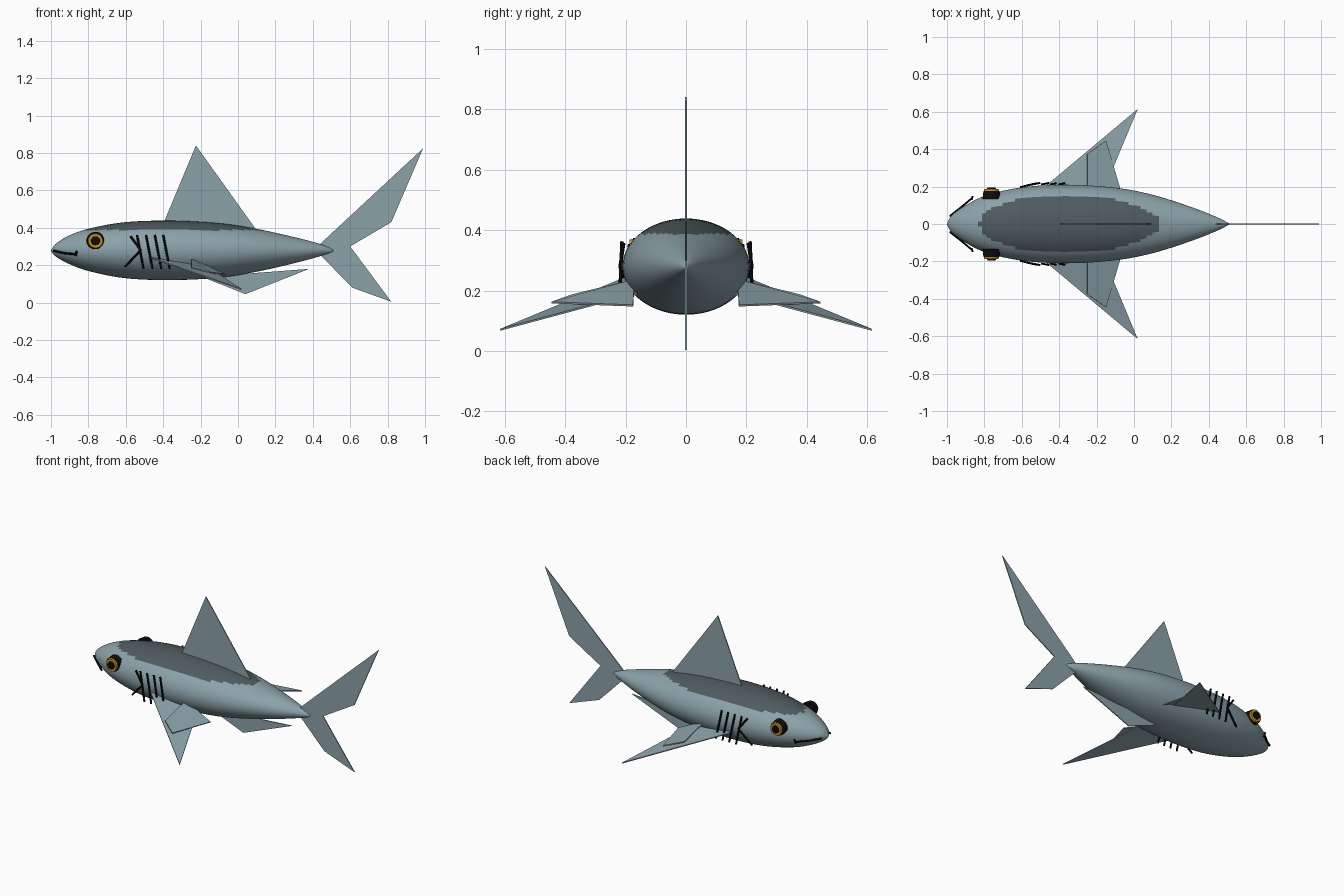
import bpy, bmesh, math
from mathutils import Vector, Matrix

cube = bpy.data.objects.get("Cube")
if cube:
    bpy.data.objects.remove(cube, do_unlink=True)


def material(name, r, g, b):
    m = bpy.data.materials.new(name)
    m.use_nodes = True
    m.diffuse_color = (r, g, b, 1)
    bsdf = m.node_tree.nodes["Principled BSDF"]
    bsdf.inputs["Base Color"].default_value = (r, g, b, 1)
    bsdf.inputs["Roughness"].default_value = 0.7
    return m


SKIN = material("blue grey skin", 0.26, 0.36, 0.40)
BACK = material("dark grey back", 0.08, 0.105, 0.115)
AMBER = material("amber iris", 0.55, 0.27, 0.02)
BLACK = material("black", 0.004, 0.004, 0.004)


def add_object(name, bm, *mats, mirrored=False):
    mesh = bpy.data.meshes.new(name)
    bm.to_mesh(mesh)
    bm.free()
    for m in mats:
        mesh.materials.append(m)
    ob = bpy.data.objects.new(name, mesh)
    bpy.context.scene.collection.objects.link(ob)
    if mirrored:
        mod = ob.modifiers.new("both sides", "MIRROR")
        mod.use_axis = (False, True, False)
        mod.use_mirror_merge = False
    return ob


def plate(name, points, mirrored=False):
    """Thin flat fin from one outline."""
    bm = bmesh.new()
    bm.faces.new([bm.verts.new(p) for p in points])
    ob = add_object(name, bm, SKIN)
    mod = ob.modifiers.new("thickness", "SOLIDIFY")
    mod.thickness = 0.006
    mod.offset = 0
    if mirrored:
        mod = ob.modifiers.new("both sides", "MIRROR")
        mod.use_axis = (False, True, False)
        mod.use_mirror_merge = False
    return ob


def strokes(name, paths, radius):
    """Thin black rods along each path, on both sides."""
    bm = bmesh.new()
    for path in paths:
        for a, b in zip(path, path[1:]):
            a, b = Vector(a), Vector(b)
            d = b - a
            rot = d.to_track_quat("Z", "Y").to_matrix().to_4x4()
            bmesh.ops.create_cone(
                bm, cap_ends=True, segments=6, radius1=radius, radius2=radius,
                depth=d.length, matrix=Matrix.Translation((a + b) / 2) @ rot)
    return add_object(name, bm, BLACK, mirrored=True)


# Body: elliptical rings through stations (x, half width, top, bottom)
stations = [Vector(s) for s in (
    (-1.0, 0.004, 0.282, 0.272), (-0.97, 0.05, 0.318, 0.243),
    (-0.9, 0.1, 0.36, 0.205), (-0.79, 0.153, 0.397, 0.166),
    (-0.6, 0.196, 0.43, 0.13), (-0.36, 0.21, 0.438, 0.12),
    (-0.1, 0.194, 0.424, 0.133), (0.1, 0.156, 0.394, 0.165),
    (0.3, 0.093, 0.35, 0.21), (0.44, 0.038, 0.313, 0.248),
    (0.51, 0.003, 0.283, 0.272))]


def smooth_stations(pts, steps):
    ext = [pts[0] * 2 - pts[1]] + pts + [pts[-1] * 2 - pts[-2]]
    for i in range(len(pts) - 1):
        p, q, r, s = ext[i:i + 4]
        for k in range(steps):
            t = k / steps
            yield 0.5 * (2 * q + (r - p) * t + (2 * p - 5 * q + 4 * r - s) * t ** 2
                         + (3 * q - p - 3 * r + s) * t ** 3)
    yield pts[-1]


SEGS = 64
bm = bmesh.new()
rings = []
for x, half, top, bottom in smooth_stations(stations, 6):
    mid, tall = (top + bottom) / 2, (top - bottom) / 2
    rings.append([bm.verts.new((x, half * math.cos(a), mid + tall * math.sin(a)))
                  for a in (2 * math.pi * i / SEGS for i in range(SEGS))])
for r0, r1 in zip(rings, rings[1:]):
    for i in range(SEGS):
        j = (i + 1) % SEGS
        bm.faces.new((r0[i], r0[j], r1[j], r1[i]))
bm.faces.new(rings[0])
bm.faces.new(rings[-1])
bmesh.ops.recalc_face_normals(bm, faces=bm.faces)
# Dark saddle on the upper back
for f in bm.faces:
    f.smooth = True
    f.material_index = int(f.calc_center_median().z > 0.387)
add_object("body", bm, SKIN, BACK)

# Fins on the centre line
plate("dorsal_fin", [(-0.4, 0, 0.42), (-0.225, 0, 0.84), (0.09, 0, 0.4), (-0.1, 0, 0.38)])
plate("tail_upper_lobe", [(0.43, 0, 0.305), (0.99, 0, 0.825), (0.82, 0, 0.43),
                          (0.6, 0, 0.3), (0.47, 0, 0.27)])
plate("tail_lower_lobe", [(0.43, 0, 0.265), (0.47, 0, 0.29), (0.6, 0, 0.3),
                          (0.82, 0, 0.004), (0.61, 0, 0.08)])
plate("anal_fin", [(-0.2, 0, 0.14), (0.04, 0, 0.045), (0.38, 0, 0.18),
                   (0.05, 0, 0.155), (-0.1, 0, 0.18)])

# Paired side fins
plate("pectoral_fins", [(-0.5, 0.18, 0.25), (0.02, 0.615, 0.07), (-0.12, 0.28, 0.16),
                        (-0.16, 0.16, 0.19)], mirrored=True)
plate("rear_pectoral_fins", [(-0.25, 0.17, 0.235), (-0.25, 0.375, 0.185),
                             (-0.15, 0.445, 0.16), (-0.07, 0.175, 0.15)], mirrored=True)

# Gill slits: four slanted strokes and one bent stroke
slits = [[(x, 0.212, 0.362), (x + 0.035, 0.219, 0.18)]
         for x in (-0.54, -0.492, -0.445, -0.4)]
slits.append([(-0.575, 0.206, 0.355), (-0.52, 0.218, 0.28), (-0.605, 0.198, 0.19)])
strokes("gill_slits", slits, 0.006)

# Mouth line with a short corner
strokes("mouth", [[(-0.985, 0.042, 0.277), (-0.93, 0.085, 0.264), (-0.866, 0.138, 0.258)],
                  [(-0.866, 0.134, 0.25), (-0.864, 0.146, 0.275)]], 0.006)


# Eyes: stacked shallow discs
def eye_layer(name, radius, y0, y1, mat):
    bm = bmesh.new()
    place = Matrix.Translation((-0.762, (y0 + y1) / 2, 0.33)) @ Matrix.Rotation(-math.pi / 2, 4, "X")
    bmesh.ops.create_cone(bm, cap_ends=True, segments=32, radius1=radius,
                          radius2=radius * 0.9, depth=y1 - y0, matrix=place)
    add_object(name, bm, mat, mirrored=True)


eye_layer("eye_rims", 0.048, 0.135, 0.176, BLACK)
eye_layer("eye_irises", 0.042, 0.17, 0.187, AMBER)
eye_layer("eye_pupils", 0.025, 0.18, 0.194, BLACK)
